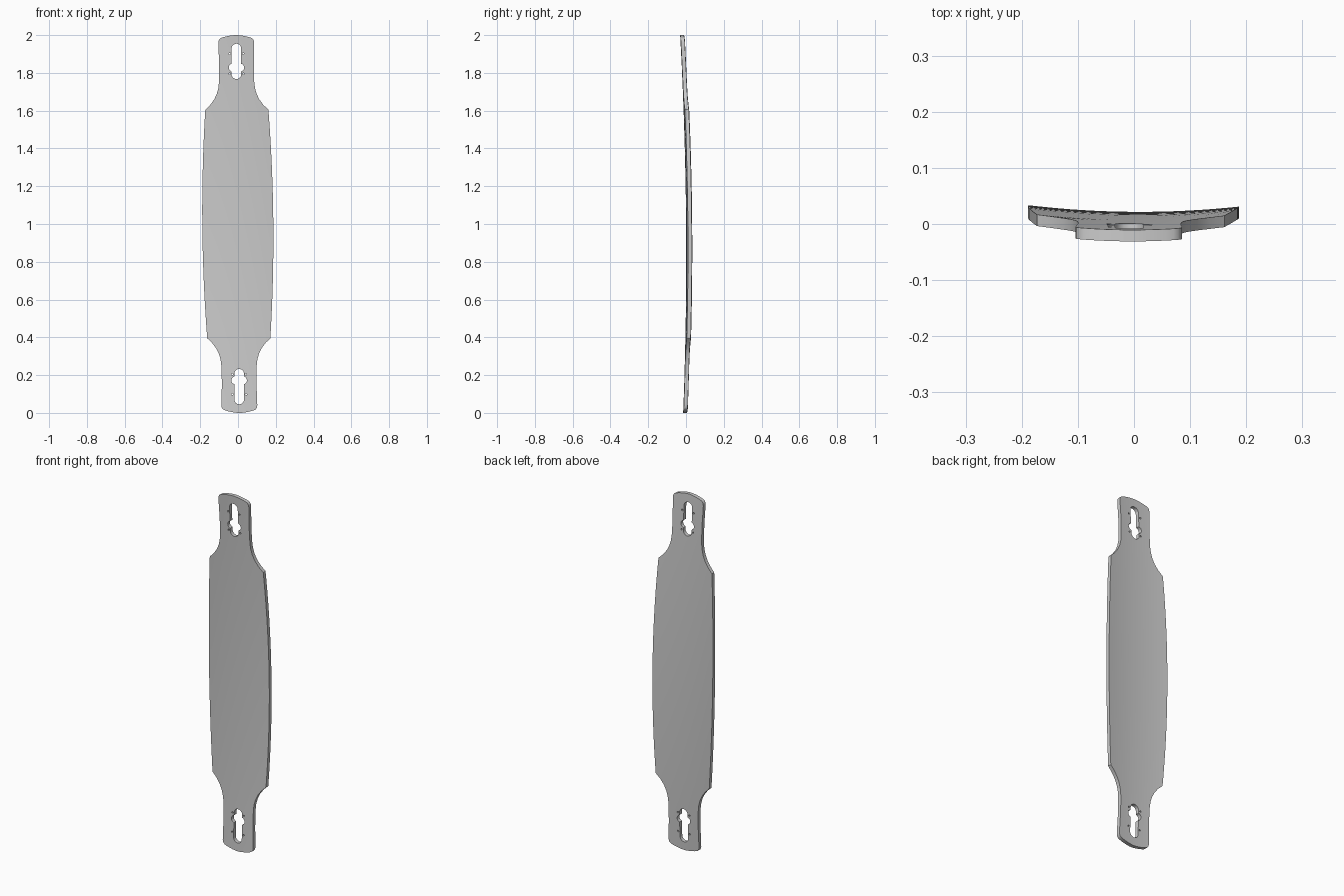
import bpy, bmesh, math

if "Cube" in bpy.data.objects:
    bpy.data.objects.remove(bpy.data.objects["Cube"])

THICK = 0.0205
LEAN = -0.0085          # slight sideways lean of the whole board


def back_y(x, v):
    """Front-face depth: lengthwise camber, lean, crosswise concave and a slight twist."""
    return 0.0005 - 0.0235 * v * v - 0.008 * v + 0.3 * x * x - 0.006 * x


# half-width stations from the middle (v = 0) to one end (v = 1)
body = [(0.605 * i / 12, 0.188 - 0.021 * (i / 12) ** 2) for i in range(13)]
neck = [(0.63, 0.141), (0.66, 0.119), (0.69, 0.105), (0.72, 0.097), (0.75, 0.0935),
        (0.80, 0.092), (0.86, 0.092), (0.92, 0.094), (0.96, 0.095), (0.972, 0.093),
        (0.98, 0.088), (0.985, 0.08), (0.989, 0.068), (0.993, 0.053),
        (0.997, 0.033), (1.0, 0.01)]
half = body + neck
stations = [(-v, w) for v, w in reversed(half[1:])] + half

# deck: a solid swept along the stations
COLS = 16
bm = bmesh.new()
front, back = [], []
for v, w in stations:
    fr, br = [], []
    for c in range(COLS + 1):
        x = w * (2 * c / COLS - 1)
        y = back_y(x, v)
        px = x + LEAN * v - 0.001
        fr.append(bm.verts.new((px, y, 1 + v)))
        br.append(bm.verts.new((px, y + THICK, 1 + v)))
    front.append(fr)
    back.append(br)
for r in range(len(stations) - 1):
    f0, f1, b0, b1 = front[r], front[r + 1], back[r], back[r + 1]
    for c in range(COLS):
        bm.faces.new((f0[c], f0[c + 1], f1[c + 1], f1[c]))
        bm.faces.new((b0[c], b1[c], b1[c + 1], b0[c + 1]))
    bm.faces.new((f0[0], f1[0], b1[0], b0[0]))
    bm.faces.new((f0[-1], b0[-1], b1[-1], f1[-1]))
for r in (0, -1):
    for c in range(COLS):
        bm.faces.new((front[r][c], back[r][c], back[r][c + 1], front[r][c + 1]))
bmesh.ops.recalc_face_normals(bm, faces=bm.faces)
mesh = bpy.data.meshes.new("deck")
bm.to_mesh(mesh)
bm.free()
deck = bpy.data.objects.new("deck", mesh)
bpy.context.collection.objects.link(deck)


def cut(x, v, hx, hz, seg=12):
    """Cut a rounded slot of half-size hx, hz through the deck."""
    r = min(hx, hz)
    cx = x + LEAN * v - 0.001
    bm = bmesh.new()
    ring = []
    for q, (sx, sz) in enumerate([(1, 1), (-1, 1), (-1, -1), (1, -1)]):
        for i in range(seg // 2 + 1):
            a = math.pi / 2 * (q + i / (seg // 2))
            ring.append((cx + sx * (hx - r) + r * math.cos(a),
                         -0.2, 1 + v + sz * (hz - r) + r * math.sin(a)))
    verts = [bm.verts.new(p) for p in ring]
    bmesh.ops.remove_doubles(bm, verts=verts, dist=1e-5)
    face = bm.faces.new([p for p in bm.verts])
    ext = bmesh.ops.extrude_face_region(bm, geom=[face])
    for e in ext["geom"]:
        if isinstance(e, bmesh.types.BMVert):
            e.co.y = 0.2
    bmesh.ops.recalc_face_normals(bm, faces=bm.faces)
    me = bpy.data.meshes.new("cutter")
    bm.to_mesh(me)
    bm.free()
    ob = bpy.data.objects.new("cutter", me)
    ob.hide_render = True
    bpy.context.collection.objects.link(ob)
    mod = deck.modifiers.new("cut", 'BOOLEAN')
    mod.operation, mod.solver, mod.object = 'DIFFERENCE', 'EXACT', ob
    bpy.ops.object.modifier_apply(modifier=mod.name)
    bpy.data.objects.remove(ob)


bpy.context.view_layer.objects.active = deck
deck.select_set(True)

# drop-through slots with side lobes and four bolt holes at each end
for s in (1, -1):
    cut(0, s * 0.861, 0.0255, 0.0935)
    cut(0, s * 0.828, 0.041, 0.021)
    for bx in (-0.036, 0.036):
        for bv in (0.795, 0.902):
            cut(bx, s * bv, 0.0045, 0.0045, 6)

bpy.ops.object.shade_smooth_by_angle(angle=math.radians(30))
